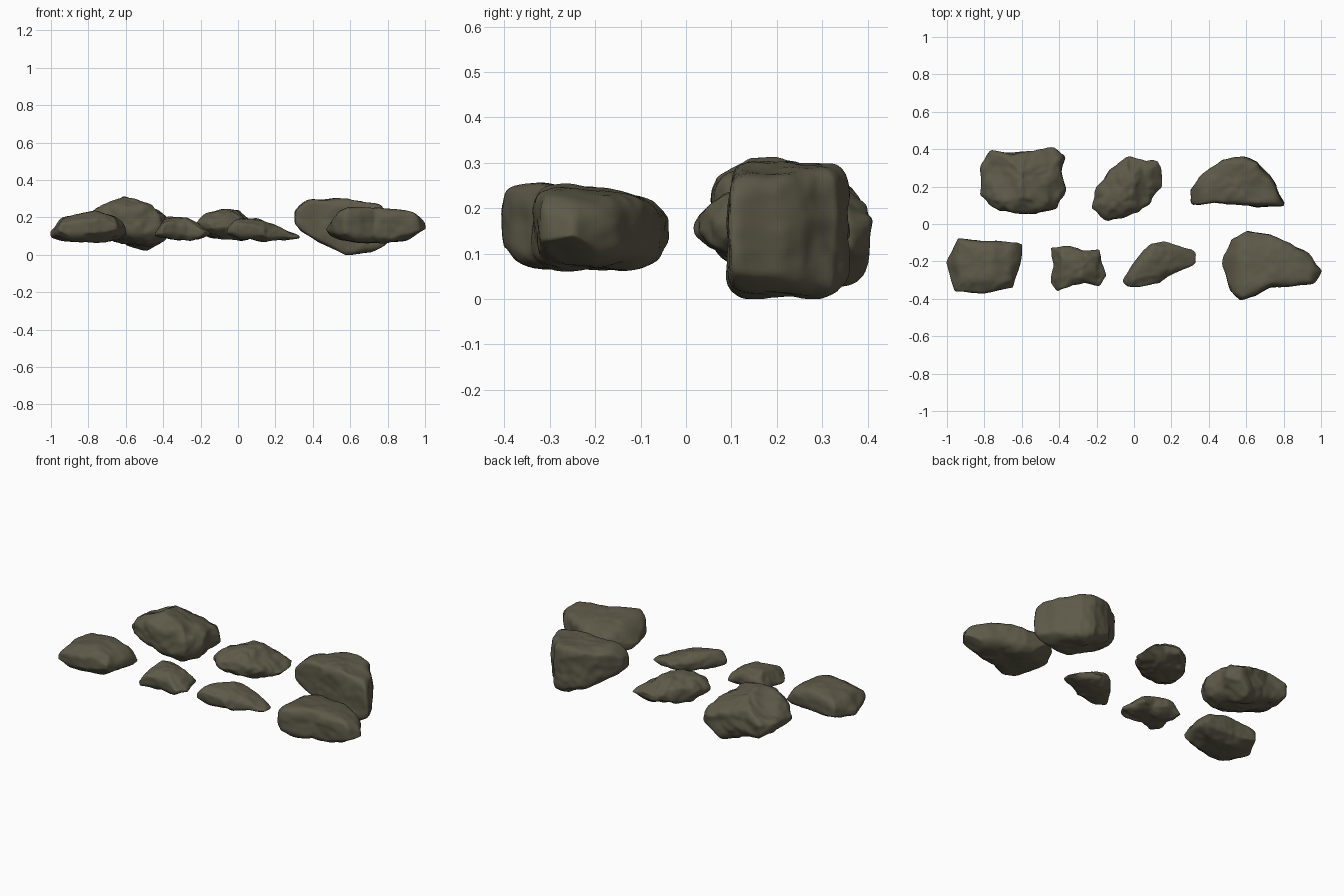
import bpy, bmesh, math, random
from mathutils import Vector, noise

if "Cube" in bpy.data.objects:
    bpy.data.objects.remove(bpy.data.objects["Cube"])

stone = bpy.data.materials.new("dark olive stone")
stone.diffuse_color = (0.112, 0.102, 0.066, 1)
stone.use_nodes = True
stone.node_tree.nodes["Principled BSDF"].inputs["Base Color"].default_value = stone.diffuse_color


def interp(table, x):
    """Linear lookup of (low, high) in rows of (x, low, high)."""
    if x <= table[0][0]:
        return table[0][1:]
    for a, b in zip(table, table[1:]):
        if x <= b[0]:
            t = (x - a[0]) / (b[0] - a[0])
            return tuple(a[i] + t * (b[i] - a[i]) for i in (1, 2))
    return table[-1][1:]


def reach(outline, c, ang):
    """Distance from c to the outline along an angle."""
    d = Vector((math.cos(ang), math.sin(ang)))
    best = 0.02
    for p, q in zip(outline, outline[1:] + outline[:1]):
        p, q = Vector(p) - c, Vector(q) - c
        e = q - p
        den = d.cross(e)
        if abs(den) > 1e-9:
            r, u = p.cross(e) / den, p.cross(d) / den
            if r > 0 and -1e-6 <= u <= 1.000001:
                best = max(best, r)
    return best


def rock(name, outline, heights, power, seed, slope=0.0, under=0.0, rough=0.012, cut=0.95):
    rng = random.Random(seed)
    xs, ys = [p[0] for p in outline], [p[1] for p in outline]
    c = Vector(((min(xs) + max(xs)) / 2, (min(ys) + max(ys)) / 2))
    hy = (max(ys) - min(ys)) / 2
    N, M = 120, 48
    radii = [reach(outline, c, 2 * math.pi * i / N) for i in range(N)]

    def point(i, j):
        phi = math.pi * j / M
        a, b = math.sin(phi), math.cos(phi)
        k = (abs(a) ** power + abs(b) ** power) ** (1 / power)
        a, b = a / k, b / k
        ang = 2 * math.pi * i / N
        x = c.x + radii[i] * a * math.cos(ang)
        y = c.y + radii[i] * a * math.sin(ang)
        lo, hi = interp(heights, x)
        z = (lo + hi) / 2 + (hi - lo) / 2 * b
        # lean of the upper and lower surfaces
        z += (slope if b > 0 else under) * (y - c.y) / hy * abs(b)
        return Vector((x, y, z))

    pts = [point(0, 0)] + [point(i, j) for j in range(1, M) for i in range(N)] + [point(0, M)]
    # chipped facets: flatten the bulges beyond slanted planes
    mid = sum(pts, Vector()) / len(pts)
    for _ in range(10):
        ang = rng.uniform(0, 2 * math.pi)
        n = Vector((math.cos(ang), math.sin(ang), rng.choice((-1, 1)) * rng.uniform(0.8, 2.2))).normalized()
        lim = max((p - mid).dot(n) for p in pts) * rng.uniform(cut - 0.07, cut + 0.02)
        for p in pts:
            over = (p - mid).dot(n) - lim
            if over > 0:
                p -= n * over * 0.95
    # weathered lumps
    off = Vector((seed * 3.7, seed * 1.3, 0))
    for p in pts:
        q = p.copy()
        p += noise.noise_vector(q * 10 + off) * rough
        p += noise.noise_vector(q * 26 + off) * rough * 0.45
        p.z = max(p.z, 0)

    bm = bmesh.new()
    vs = [bm.verts.new(p) for p in pts]
    ring = lambda j, i: vs[1 + (j - 1) * N + i % N]
    for i in range(N):
        bm.faces.new((vs[0], ring(1, i), ring(1, i + 1)))
        bm.faces.new((vs[-1], ring(M - 1, i + 1), ring(M - 1, i)))
        for j in range(1, M - 1):
            bm.faces.new((ring(j, i), ring(j + 1, i), ring(j + 1, i + 1), ring(j, i + 1)))
    bmesh.ops.smooth_vert(bm, verts=bm.verts, factor=0.4, use_axis_x=True, use_axis_y=True, use_axis_z=True)
    bmesh.ops.recalc_face_normals(bm, faces=bm.faces)
    for f in bm.faces:
        f.smooth = True
    me = bpy.data.meshes.new(name)
    bm.to_mesh(me)
    bm.free()
    me.materials.append(stone)
    bpy.context.collection.objects.link(bpy.data.objects.new(name, me))


# back row
rock("rock_back_left",
     [(-.82, .29), (-.77, .39), (-.67, .385), (-.56, .385), (-.44, .41), (-.365, .35),
      (-.385, .28), (-.37, .19), (-.42, .08), (-.56, .05), (-.72, .075), (-.825, .16)],
     [(-.83, .14, .2), (-.78, .1, .245), (-.68, .08, .285), (-.61, .06, .3), (-.53, .04, .28),
      (-.47, .03, .265), (-.39, .04, .25), (-.36, .1, .2)],
     3.2, 1, slope=-0.035, under=-0.02, rough=0.015)
rock("rock_back_middle",
     [(-.2, .2), (-.13, .29), (-.02, .36), (.06, .335), (.14, .345), (.155, .21),
      (.09, .11), (-.02, .05), (-.14, .01), (-.225, .08)],
     [(-.225, .13, .19), (-.17, .09, .24), (0, .08, .235), (.1, .09, .18), (.15, .1, .14)],
     2.5, 2, rough=0.016)
rock("rock_back_right",
     [(.3, .18), (.35, .25), (.47, .34), (.58, .36), (.66, .33), (.75, .22), (.81, .1),
      (.67, .09), (.54, .11), (.43, .115), (.3, .1)],
     [(.3, .165, .24), (.36, .11, .295), (.5, .035, .3), (.58, 0, .295), (.77, .02, .27), (.81, .04, .22)],
     8, 3, cut=0.98, rough=0.01)
# front row
rock("rock_front_left",
     [(-1.005, -.21), (-.945, -.075), (-.72, -.095), (-.59, -.105), (-.61, -.21),
      (-.65, -.345), (-.8, -.37), (-.955, -.36)],
     [(-1, .08, .15), (-.94, .07, .205), (-.75, .065, .235), (-.66, .07, .215), (-.59, .09, .17)],
     3.2, 4, rough=0.008)
rock("rock_front_small",
     [(-.445, -.13), (-.34, -.115), (-.26, -.14), (-.185, -.135), (-.175, -.21), (-.15, -.27),
      (-.185, -.335), (-.27, -.315), (-.33, -.325), (-.41, -.36), (-.445, -.31), (-.43, -.23)],
     [(-.44, .085, .14), (-.39, .08, .2), (-.28, .075, .2), (-.2, .08, .165), (-.15, .09, .13)],
     2.7, 5, slope=0.01, rough=0.011, cut=0.96)
rock("rock_front_middle",
     [(-.065, -.31), (.0, -.2), (.05, -.14), (.1, -.105), (.165, -.09), (.25, -.125), (.335, -.145),
      (.325, -.21), (.22, -.26), (.14, -.31), (.03, -.335), (-.04, -.34)],
     [(-.06, .09, .165), (0, .08, .205), (.1, .075, .19), (.2, .075, .16), (.33, .075, .11)],
     2.8, 6, rough=0.01, cut=0.97)
rock("rock_front_right",
     [(.465, -.21), (.52, -.08), (.6, -.035), (.73, -.055), (.83, -.105), (.93, -.155), (1.005, -.25),
      (.965, -.32), (.83, -.335), (.73, -.34), (.65, -.385), (.57, -.41), (.52, -.36)],
     [(.465, .1, .15), (.55, .07, .245), (.75, .065, .245), (.95, .075, .235), (1, .09, .2)],
     4, 7, slope=-0.025, rough=0.009, cut=0.97)
